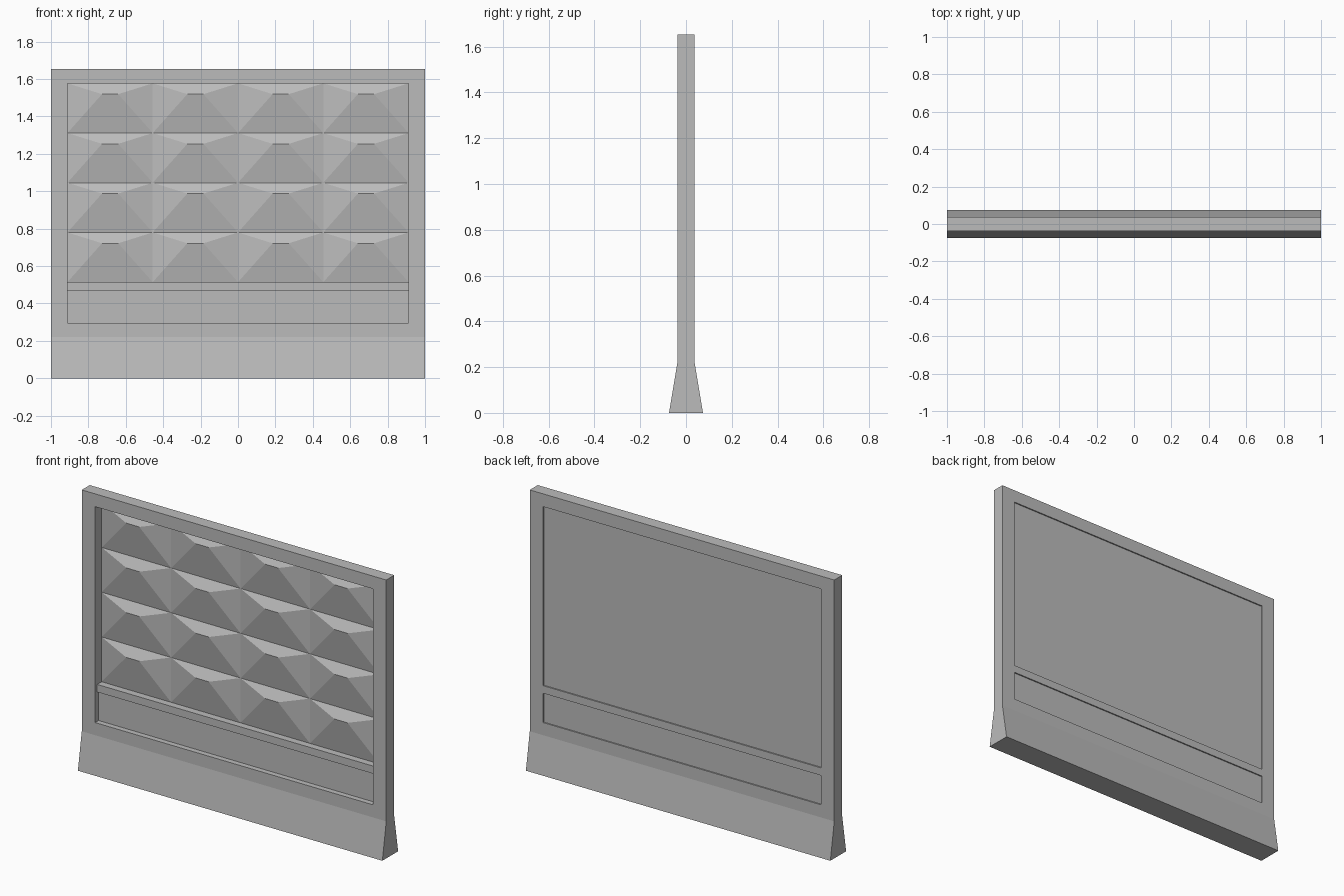
import bpy, bmesh

if "Cube" in bpy.data.objects:
    bpy.data.objects.remove(bpy.data.objects["Cube"])

W, H = 1.0, 1.653            # half width, height
T, B, FOOT = 0.0375, 0.074, 0.22   # half thickness, half foot depth, foot height
OX, Z0, Z1, Z2, Z3 = 0.912, 0.295, 0.469, 0.514, 1.577   # opening edges
RAIL_Y, VALLEY_Y, RIDGE_Y, BACK_Y = -0.018, 0.024, -0.011, 0.030

grey = bpy.data.materials.new("concrete_grey")
grey.diffuse_color = (0.5, 0.5, 0.5, 1)
grey.use_nodes = True
grey.node_tree.nodes["Principled BSDF"].inputs["Base Color"].default_value = grey.diffuse_color


def finish(name, bm):
    bmesh.ops.recalc_face_normals(bm, faces=bm.faces[:])
    me = bpy.data.meshes.new(name)
    bm.to_mesh(me)
    bm.free()
    me.materials.append(grey)
    ob = bpy.data.objects.new(name, me)
    bpy.context.collection.objects.link(ob)
    return ob


def prism(name, profile, half_x):
    """Extrude a (y, z) profile along x, centred on x = 0."""
    bm = bmesh.new()
    face = bm.faces.new([bm.verts.new((-half_x, y, z)) for y, z in profile])
    ext = bmesh.ops.extrude_face_region(bm, geom=[face])["geom"]
    bmesh.ops.translate(bm, vec=(2 * half_x, 0, 0),
                        verts=[v for v in ext if isinstance(v, bmesh.types.BMVert)])
    return finish(name, bm)


def box(name, half_x, y0, y1, z0, z1):
    return prism(name, [(y0, z0), (y1, z0), (y1, z1), (y0, z1)], half_x)


# Frame with flared foot
frame = prism("frame", [(-B, 0), (B, 0), (T, FOOT), (T, H), (-T, H), (-T, FOOT)], W)

# Openings: recess in front of the middle rail, then two through openings
for y0, y1, z0, z1 in [(-0.2, RAIL_Y, Z0, Z3), (-0.2, 0.2, Z2, Z3), (-0.2, 0.2, Z0, Z1)]:
    cutter = box("opening_cutter", OX, y0, y1, z0, z1)
    cutter.hide_render = True
    mod = frame.modifiers.new("opening", 'BOOLEAN')
    mod.operation = 'DIFFERENCE'
    mod.solver = 'EXACT'
    mod.object = cutter
    bpy.context.view_layer.objects.active = frame
    bpy.ops.object.modifier_apply(modifier=mod.name)
    bpy.data.objects.remove(cutter)

# Plain lower panel
box("lower_panel", OX, -0.005, BACK_Y, Z0, Z1)

# Faceted upper panel: 4 x 4 hipped cells with a short high ridge
bm = bmesh.new()
cw, ch = 2 * OX / 4, (Z3 - Z2) / 4
for i in range(4):
    for j in range(4):
        x0, z0 = -OX + i * cw, Z2 + j * ch
        x1, z1, xc, zr = x0 + cw, z0 + ch, x0 + cw / 2, z0 + ch - 0.058
        bl, br, tr, tl = [bm.verts.new((x, VALLEY_Y, z))
                          for x, z in ((x0, z0), (x1, z0), (x1, z1), (x0, z1))]
        rl, rr = [bm.verts.new((xc + s * 0.043, RIDGE_Y, zr)) for s in (-1, 1)]
        for f in ((bl, br, rr, rl), (br, tr, rr), (tr, tl, rl, rr), (tl, bl, rl)):
            bm.faces.new(f)
bmesh.ops.remove_doubles(bm, verts=bm.verts[:], dist=1e-4)
# Flat back of the panel
rim = [e for e in bm.edges if e.is_boundary]
ext = bmesh.ops.extrude_edge_only(bm, edges=rim)["geom"]
for v in ext:
    if isinstance(v, bmesh.types.BMVert):
        v.co.y = BACK_Y
bmesh.ops.holes_fill(bm, edges=[e for e in bm.edges if e.is_boundary], sides=0)
finish("faceted_panel", bm)
